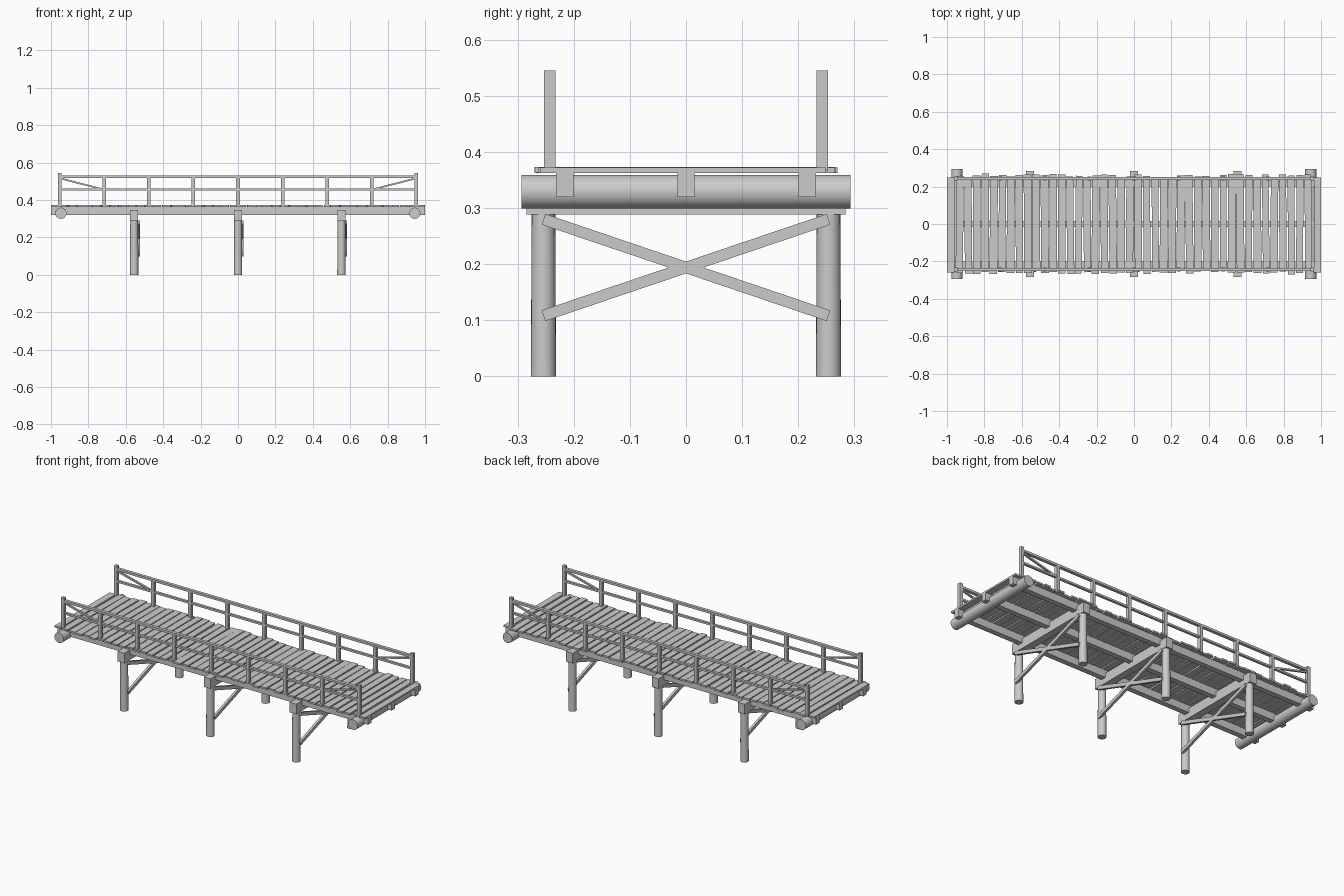
import bpy, math, random
from mathutils import Vector

if "Cube" in bpy.data.objects:
    bpy.data.objects.remove(bpy.data.objects["Cube"])

random.seed(7)


def box(name, center, size, rot=(0, 0, 0)):
    bpy.ops.mesh.primitive_cube_add(size=1, location=center, rotation=rot)
    ob = bpy.context.object
    ob.name = name
    ob.scale = size
    bpy.ops.object.transform_apply(location=False, rotation=False, scale=True)
    return ob


def log(name, center, r1, r2, length, rot=(0, 0, 0)):
    bpy.ops.mesh.primitive_cone_add(vertices=24, radius1=r1, radius2=r2,
                                    depth=length, location=center, rotation=rot)
    ob = bpy.context.object
    ob.name = name
    bpy.ops.object.shade_smooth_by_angle()
    return ob


def beam(name, a, b, width, height):
    # squared timber running between two points
    a, b = Vector(a), Vector(b)
    ob = box(name, (a + b) / 2, ((b - a).length, width, height))
    d = b - a
    if abs(d.x) > abs(d.y):
        ob.rotation_euler = (0, -math.atan2(d.z, d.x), 0)
    else:
        ob.rotation_euler = (0, -math.atan2(d.z, d.y), math.pi / 2)
    return ob


# stringers along the span
for y in (-0.216, 0, 0.216):
    box("stringer", (0, y, 0.342), (2, 0.031, 0.044))

# round sill logs under both ends
for x in (-0.947, 0.945):
    log("end_log", (x, 0, 0.329), 0.03, 0.03, 0.586, (math.pi / 2, 0, 0))

# trestle bents: posts, cap beam, crossed braces
for x in (-0.555, 0, 0.553):
    box("cap_beam", (x, 0, 0.317), (0.043, 0.568, 0.058))
    for s in (-1, 1):
        log("trestle_post", (x, s * 0.254, 0.145), 0.0225, 0.021, 0.29)
        beam("cross_brace", (x + 0.023, -s * 0.254, 0.108),
             (x + 0.023, s * 0.254, 0.28), 0.014, 0.02)

# uneven deck planks
count = 44
pitch = 2 / count
for i in range(count):
    edge = i in (0, count - 1)
    w = pitch - random.uniform(0.003, 0.010)
    x = -1 + pitch * (i + 0.5)
    if edge:
        x = math.copysign(1 - w / 2, x)
    box("deck_plank", (x, random.uniform(-0.007, 0.007), 0.368 + random.uniform(-0.001, 0.0005)),
        (w, random.uniform(0.505, 0.53), 0.010),
        (0, 0, 0 if edge else random.uniform(-0.012, 0.012)))

# railings on both sides
for s in (-1, 1):
    y = s * 0.243
    for i in range(9):
        x = -0.953 + i * 0.953 / 4
        top = 0.545 if i in (0, 8) else 0.522
        box("rail_post", (x, y, (top + 0.366) / 2), (0.019, 0.02, top - 0.366))
    box("top_rail", (0, y, 0.525), (1.906, 0.018, 0.013))
    box("middle_rail", (0, y, 0.455), (1.906, 0.014, 0.011))
    for e in (-1, 1):
        beam("rail_brace", (e * 0.95, y, 0.515), (e * 0.715, y, 0.455), 0.011, 0.009)
